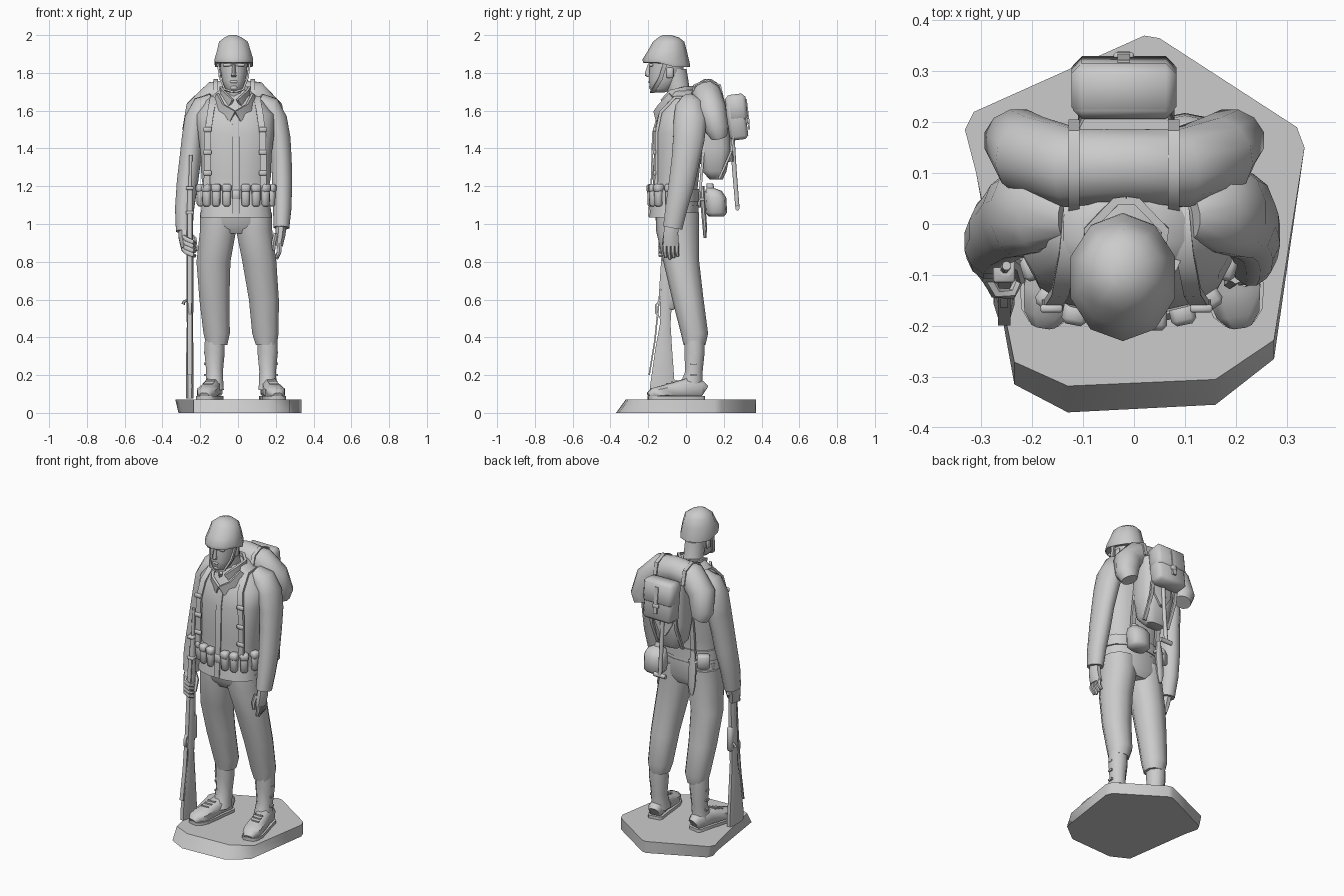
import bpy, bmesh, math
from mathutils import Vector, Matrix

def finish(name, bm, angle=52):
    bmesh.ops.recalc_face_normals(bm, faces=bm.faces)
    me = bpy.data.meshes.new(name)
    bm.to_mesh(me); bm.free()
    ob = bpy.data.objects.new(name, me)
    bpy.context.collection.objects.link(ob)
    bpy.ops.object.select_all(action='DESELECT')
    ob.select_set(True)
    bpy.context.view_layer.objects.active = ob
    bpy.ops.object.shade_smooth_by_angle(angle=math.radians(angle))
    return ob

def sweep(name, pts, n=10, e=1.0, ref=(1, 0, 0), flat=False):
    """Skin rings (x, y, z, half width, half depth) along a path; flat keeps rings level."""
    bm, rings = bmesh.new(), []
    P = [Vector(p[:3]) for p in pts]
    for i, p in enumerate(pts):
        u, v = Vector((1, 0, 0)), Vector((0, 1, 0))
        if not flat:
            t = (P[min(i + 1, len(P) - 1)] - P[max(i - 1, 0)]).normalized()
            u = Vector(ref) - t * t.dot(Vector(ref))
            u.normalize()
            v = t.cross(u)
        ring = []
        for j in range(n):
            a = 2 * math.pi * (j + .5) / n
            c, s = math.cos(a), math.sin(a)
            k = 0 if n == 4 else e
            c, s = math.copysign(abs(c) ** k, c), math.copysign(abs(s) ** k, s)
            ring.append(bm.verts.new(P[i] + u * c * p[3] + v * s * p[4]))
        rings.append(ring)
    for r, q in zip(rings, rings[1:]):
        for j in range(n):
            bm.faces.new((r[j], r[(j + 1) % n], q[(j + 1) % n], q[j]))
    bm.faces.new(rings[0]); bm.faces.new(rings[-1])
    return finish(name, bm)

def strap(name, pts, w, t, ref=(1, 0, 0)):
    return sweep(name, [(*p, w, t) for p in pts], 4, ref=ref)

def box(name, c, size, rot=(0, 0, 0), bevel=.008, taper=1):
    bm = bmesh.new()
    bmesh.ops.create_cube(bm, size=1)
    for v in bm.verts:
        if v.co.z < 0:
            v.co.x *= taper; v.co.y *= taper
        v.co = Vector(v.co[i] * size[i] for i in range(3))
    if bevel:
        bmesh.ops.bevel(bm, geom=bm.edges[:], offset=bevel, segments=1, affect='EDGES')
    for ax, a in zip('XYZ', rot):
        bm.transform(Matrix.Rotation(a, 4, ax))
    bm.transform(Matrix.Translation(c))
    return finish(name, bm)

# irregular base slab with sloped front
outline = [(.02, .37), (.05, .365), (.32, .19), (.335, .15), (.275, -.265), (.16, -.355),
           (-.13, -.37), (-.235, -.315), (-.31, .1), (-.332, .185), (-.315, .22)]
bm = bmesh.new()
lo = [bm.verts.new((x * (1 if x > -.2 or y < 0 else .95), y, 0)) for x, y in outline]
hi = [bm.verts.new((x, y if y > -.2 else y * .86, .072)) for x, y in outline]
bm.faces.new(lo); bm.faces.new(hi)
for i in range(len(lo)):
    j = (i + 1) % len(lo)
    bm.faces.new((lo[i], lo[j], hi[j], hi[i]))
finish("base", bm)

# trousers, gaiters and boots
for side, xs, heel, toe in (("right", (-.105, -.13, -.125, -.113, -.112), -.118, -.178),
                            ("left", (.085, .113, .137, .145, .15), .155, .208)):
    sweep(side + "_trouser", [
        (xs[0], -.045, 1.06, .1, .115), (xs[0], -.045, .97, .1, .115), (xs[1], -.025, .8, .094, .095),
        (xs[2], .01, .6, .083, .083), (xs[3], .045, .42, .073, .072), (xs[4], .045, .36, .058, .058)], 10, .9, flat=True)
    g = heel - .006 if side == "right" else heel + .002
    sweep(side + "_gaiter", [(g, .045, .42, .055, .058), (g, .045, .32, .058, .058), (g, .042, .22, .048, .05),
                             (g, .03, .16, .05, .062), (g, .02, .12, .053, .072)], 8, flat=True)
    boot = [(.095, .03, .04), (.08, .042, .05), (0, .046, .056), (-.06, .052, .046),
            (-.13, .056, .036), (-.175, .045, .03), (-.197, .025, .018)]
    foot = lambda y: heel + (toe - heel) * (.095 - y) / .29
    sweep(side + "_boot", [(foot(y), y, .073 + h, w, h) for y, w, h in boot], 8, .75)
    sweep(side + "_sole", [(foot(y), y, .08, w + .004, .01) for y, w, h in boot], 4)
    for k in range(3):
        y = -.05 - k * .025
        box("boot_lace", (foot(y), y, .168 - k * .008), (.05, .01, .012), bevel=0)
    for k in range(3):
        box("gaiter_buckle", (g + math.copysign(.05, g), .04, .2 + k * .06), (.012, .03, .012), bevel=0)

# seat and jacket
sweep("trouser_seat", [(-.01, -.04, .95, .13, .09), (-.01, -.045, 1.0, .182, .117), (-.01, -.05, 1.1, .185, .12)], 12, .85, flat=True)
sweep("jacket", [(-.01, -.065, 1.035, .192, .132), (-.01, -.06, 1.12, .182, .125), (-.01, -.055, 1.18, .175, .117),
                 (-.01, -.055, 1.25, .187, .125), (-.01, -.045, 1.36, .19, .127), (-.01, -.04, 1.48, .205, .135),
                 (-.015, -.022, 1.58, .21, .125), (-.02, -.005, 1.65, .155, .1), (-.02, -.015, 1.71, .08, .07)], 16, .82, flat=True)
strap("front_placket", [(-.01, -.197, 1.04), (-.01, -.182, 1.25), (-.01, -.176, 1.48), (-.015, -.148, 1.58)], .018, .004)
for s in (-1, 1):
    x0 = -.015
    strap("lapel", [(x0 + s * .012, -.16, 1.57), (x0 + s * .075, -.128, 1.61), (x0 + s * .1, -.07, 1.67)], .03, .007, (0, 0, 1))
    strap("collar", [(x0 + s * .02, -.12, 1.64), (x0 + s * .07, -.075, 1.69), (x0 + s * .075, -.01, 1.705), (x0 + s * .02, .045, 1.71), (x0, .046, 1.71)], .022, .008, (0, 0, 1))
    # suspenders
    strap("suspender", [(x0 + s * .15, -.158, 1.19), (x0 + s * .148, -.156, 1.35), (x0 + s * .145, -.157, 1.48),
                        (x0 + s * .13, -.135, 1.59), (x0 + s * .115, -.06, 1.67), (x0 + s * .105, .04, 1.67), (x0 + s * .1, .1, 1.6)], .017, .008)
    strap("back_suspender", [(x0 + s * .08, .1, 1.5), (x0 + s * .09, .085, 1.3), (x0 + s * .09, .075, 1.17)], .015, .007)
    for z in (1.27, 1.38, 1.5):
        box("suspender_buckle", (x0 + s * .147, -.166, z), (.044, .016, .025), bevel=.004)

# belt with a row of cartridge pouches
sweep("belt", [(-.01, -.057, 1.12, .19, .128), (-.01, -.057, 1.185, .19, .128)], 16, .82, flat=True)
box("belt_buckle", (-.01, -.188, 1.155), (.04, .018, .05), bevel=.004)
for s in (-1, 1):
    for dx, y, a in ((.05, -.185, 0), (.105, -.174, .2), (.155, -.145, .6), (.187, -.085, 1.3)):
        c = (-.01 + s * dx, y, 1.15)
        box("cartridge_pouch", c, (.046, .042, .115), (0, 0, s * a), .01, .9)
        box("pouch_flap", (c[0], c[1], 1.19), (.05, .049, .045), (0, 0, s * a), .01)

# arms
sweep("right_sleeve", [(-.13, .015, 1.655, .04, .045), (-.185, .02, 1.625, .06, .078), (-.222, .022, 1.55, .064, .09), (-.24, .015, 1.45, .06, .086),
                       (-.253, -.0, 1.34, .059, .078), (-.268, -.012, 1.22, .058, .073), (-.283, -.035, 1.08, .052, .066), (-.285, -.055, .96, .045, .055)], 12)
sweep("left_sleeve", [(.11, .015, 1.655, .04, .045), (.163, .02, 1.625, .06, .078), (.2, .022, 1.55, .063, .09), (.22, .015, 1.45, .06, .086),
                      (.23, -.002, 1.34, .056, .077), (.234, -.022, 1.22, .055, .071), (.234, -.052, 1.08, .05, .06), (.23, -.07, .98, .043, .053)], 12)
# hands
sweep("left_hand", [(.228, -.075, 1.0, .028, .038), (.225, -.08, .95, .03, .042), (.215, -.08, .885, .024, .044)], 8)
sweep("left_thumb", [(.2, -.105, .95, .013, .013), (.188, -.115, .9, .013, .013), (.19, -.112, .86, .008, .009)], 6)
sweep("right_hand", [(-.285, -.055, .98, .03, .04), (-.285, -.075, .93, .032, .044), (-.278, -.09, .87, .024, .044)], 8)
sweep("right_thumb", [(-.26, -.06, .95, .014, .014), (-.23, -.08, .92, .013, .013), (-.222, -.11, .86, .01, .01)], 6)
for k in range(4):
    y = -.112 + k * .021
    sweep("left_finger", [(.217, y, .9, .013, .012), (.22, y, .855, .013, .012), (.205, y + .005, .815 + .008 * abs(k - 1), .009, .009)], 6)
    z = .935 - k * .023
    sweep("right_finger", [(-.29, -.1, z, .013, .012), (-.272, -.135, z - .015, .013, .012), (-.24, -.137, z - .03, .012, .011), (-.228, -.115, z - .035, .009, .009)], 6, ref=(0, 0, 1))

# neck and head
hx = -.022
sweep("neck", [(hx, -.015, 1.62, .07, .065), (hx, -.04, 1.7, .058, .062), (hx, -.065, 1.82, .06, .068)], 10, flat=True)
sweep("head", [(hx, -.145, 1.695, .025, .03), (hx, -.135, 1.715, .046, .058), (hx, -.115, 1.76, .064, .083),
               (hx, -.105, 1.81, .072, .092), (hx, -.1, 1.87, .075, .095)], 12, .92, flat=True)
sweep("nose", [(hx, -.19, 1.845, .008, .012), (hx, -.2, 1.8, .012, .018), (hx, -.203, 1.785, .016, .014), (hx, -.195, 1.778, .012, .01)], 6, flat=True)
box("lips", (hx, -.192, 1.753), (.04, .015, .014), bevel=.004)
box("chin", (hx, -.18, 1.722), (.04, .03, .026))
for s in (-1, 1):
    box("brow", (hx + s * .033, -.185, 1.842), (.05, .022, .014), bevel=.004)
    box("ear", (hx + s * .073, -.085, 1.8), (.014, .035, .055), bevel=.005)
    strap("chin_strap", [(hx + s * .085, -.11, 1.85), (hx + s * .072, -.135, 1.77), (hx + s * .046, -.17, 1.71), (hx, -.18, 1.698)], .011, .005, (0, 1, 0))

# helmet with a brim raised over the face
helmet = sweep("helmet", [(hx, -.1, 1.832, .104, .122), (hx, -.102, 1.85, .108, .122), (hx, -.1, 1.91, .096, .106),
                          (hx - .002, -.092, 1.965, .08, .083), (hx - .004, -.092, 1.988, .048, .054), (hx - .005, -.1, 2.0, .018, .022)], 10, flat=True)
for v in helmet.data.vertices:
    if v.co.z < 1.86 and v.co.y < -.13:
        v.co.z += .022
        v.co.y -= .006

# bedroll draped over the pack
sweep("bedroll", [(-.215, .175, 1.46, .045, .05), (-.228, .165, 1.5, .064, .068), (-.205, .135, 1.6, .08, .078), (-.12, .11, 1.68, .08, .08),
                  (-.015, .115, 1.69, .073, .08), (.09, .11, 1.68, .08, .08), (.165, .135, 1.6, .08, .078),
                  (.19, .165, 1.5, .064, .068), (.18, .175, 1.46, .045, .05)], 12, ref=(0, 1, 0))
for x in (-.118, .078):
    strap("bedroll_strap", [(x, .2, 1.65), (x, .18, 1.735), (x, .11, 1.763), (x, .045, 1.735), (x, .028, 1.67)], .011, .005)

# pack body, haversack and flap
sweep("pack_body", [(-.015, .16, 1.235, .055, .035), (-.015, .15, 1.28, .09, .066), (-.015, .15, 1.4, .105, .09), (-.015, .14, 1.65, .1, .085)], 12, .6, flat=True)
box("haversack", (-.02, .268, 1.565), (.2, .1, .24), (.12, 0, 0), .018)
box("haversack_flap", (-.02, .269, 1.615), (.206, .106, .145), (.12, 0, 0), .02)
strap("flap_strap", [(-.02, .317, 1.66), (-.02, .329, 1.56), (-.02, .334, 1.5)], .012, .005)
box("flap_buckle", (-.02, .33, 1.545), (.04, .014, .025), bevel=.004)
for x in (-.1, .07):
    strap("pack_side_strap", [(x, .25, 1.46), (x, .238, 1.38), (x, .175, 1.24)], .01, .006)

# entrenching tool with cross handle
sweep("shovel_shaft", [(-.01, .245, 1.47, .013, .013), (-.01, .255, 1.3, .013, .013), (-.01, .272, 1.09, .012, .012)], 8)
sweep("shovel_grip", [(-.05, .272, 1.085, .012, .014), (.03, .272, 1.085, .012, .014)], 8, ref=(0, 1, 0))
sweep("shovel_blade", [(-.01, .24, 1.48, .07, .01), (-.01, .235, 1.4, .065, .012), (-.01, .24, 1.33, .02, .015)], 8)

# canteen, sheathed blade and small pouch on the back of the belt
sweep("canteen", [(.1, .16, 1.04, .05, .04), (.1, .16, 1.06, .066, .058), (.1, .155, 1.14, .068, .058), (.1, .145, 1.175, .055, .045),
                  (.1, .13, 1.19, .022, .02), (.1, .125, 1.215, .02, .018)], 10, .75, flat=True)
sweep("blade_sheath", [(-.11, .085, 1.2, .014, .014), (-.11, .09, 1.1, .026, .014), (-.11, .1, .98, .024, .013), (-.11, .1, .925, .01, .008)], 8)
box("blade_guard", (-.11, .085, 1.13), (.06, .025, .015), bevel=.004)
box("first_aid_pouch", (-.16, .055, 1.13), (.075, .05, .085), (0, 0, .6), .01)

# rifle: stock, barrel, fittings and sling
rx = -.255
sweep("rifle_stock", [(rx, -.125, .075, .021, .072), (rx, -.125, .14, .022, .07), (rx, -.118, .34, .02, .047), (rx, -.11, .47, .017, .03),
                      (rx, -.108, .55, .02, .033), (rx, -.1, .75, .02, .03), (rx, -.09, 1.0, .018, .022), (rx + .003, -.085, 1.2, .015, .018)], 8, .8, flat=True)
sweep("rifle_barrel", [(rx, -.09, 1.1, .01, .01), (rx + .005, -.082, 1.365, .009, .009)], 8)
box("front_sight", (rx + .005, -.068, 1.34), (.01, .025, .022), bevel=.003)
box("receiver", (rx, -.082, .62), (.034, .045, .15))
for z in (.9, 1.06, 1.19):
    box("barrel_band", (rx, -.09, z), (.043, .05, .018), bevel=.004)
strap("trigger_guard", [(rx, -.135, .5), (rx, -.16, .53), (rx, -.16, .57), (rx, -.135, .6)], .008, .004)
sweep("bolt_handle", [(rx, -.08, .6, .007, .007), (rx - .03, -.075, .59, .008, .008), (rx - .036, -.075, .575, .01, .01)], 6, ref=(0, 1, 0))
strap("rifle_sling", [(rx, -.195, .2), (rx, -.165, .38), (rx, -.14, .62), (rx, -.125, .85), (rx, -.108, 1.06)], .012, .004)
